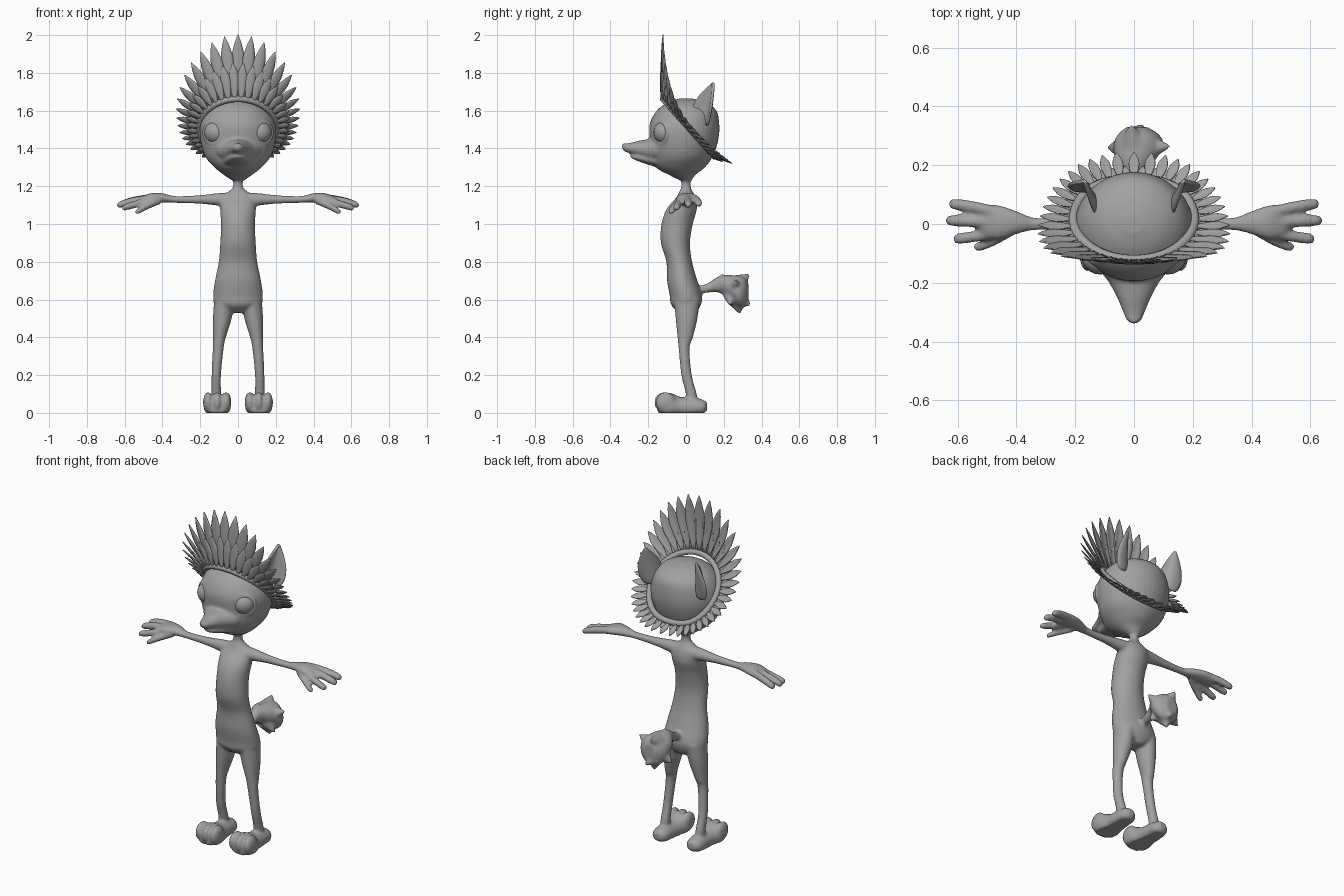
import bpy, bmesh, math
from mathutils import Vector, Matrix

if "Cube" in bpy.data.objects:
    bpy.data.objects.remove(bpy.data.objects["Cube"])

grey = bpy.data.materials.new("plain grey")
grey.diffuse_color = (0.36, 0.36, 0.36, 1)
grey.use_nodes = True
grey.node_tree.nodes["Principled BSDF"].inputs["Base Color"].default_value = grey.diffuse_color


def finish(bm, name):
    bmesh.ops.recalc_face_normals(bm, faces=bm.faces)
    me = bpy.data.meshes.new(name)
    bm.to_mesh(me)
    bm.free()
    for p in me.polygons:
        p.use_smooth = True
    me.materials.append(grey)
    ob = bpy.data.objects.new(name, me)
    bpy.context.collection.objects.link(ob)
    return ob


def spline(a, b, c, d, t):
    return [0.5 * (2 * q + (r - p) * t + (2 * p - 5 * q + 4 * r - s) * t * t
                   + (3 * q - p - 3 * r + s) * t ** 3) for p, q, r, s in zip(a, b, c, d)]


def loft(bm, secs, axis, s=1, n=20):
    """Closed smooth loft through ellipses (x, y, z, half width, half height)."""
    fine = []
    for i in range(len(secs) - 1):
        a, d = secs[max(i - 1, 0)], secs[min(i + 2, len(secs) - 1)]
        fine += [spline(a, secs[i], secs[i + 1], d, k / 4) for k in range(4)]
    fine.append(secs[-1])
    rings = []
    for x, y, z, a, b in fine:
        ring = []
        for k in range(n):
            u = max(a, .003) * math.cos(math.tau * k / n)
            v = max(b, .003) * math.sin(math.tau * k / n)
            o = {'x': (0, u, v), 'y': (u, 0, v), 'z': (u, v, 0)}[axis]
            ring.append(bm.verts.new(((x + o[0]) * s, y + o[1], max(z + o[2], 0))))
        rings.append(ring)
    for p, q in zip(rings, rings[1:]):
        for k in range(n):
            bm.faces.new((p[k], p[k - 1], q[k - 1], q[k]))
    bm.faces.new(rings[0])
    bm.faces.new(rings[-1][::-1])


def ball(bm, c, r):
    bmesh.ops.create_uvsphere(bm, u_segments=20, v_segments=14, radius=1,
                              matrix=Matrix.Translation(c) @ Matrix.Diagonal((*r, 1)))


def spike(bm, base, tip, r):
    base, tip = Vector(base), Vector(tip)
    d = tip - base
    m = Matrix.Translation((base + tip) / 2) @ d.to_track_quat('Z', 'Y').to_matrix().to_4x4()
    bmesh.ops.create_cone(bm, cap_ends=True, segments=12, radius1=r, radius2=.004,
                          depth=d.length, matrix=m)


def hoop(bm, pts, r, n=10):
    """Round tube along a closed loop."""
    c = sum(pts, Vector()) / len(pts)
    rings = []
    for i, p in enumerate(pts):
        tan = (pts[(i + 1) % len(pts)] - pts[i - 1]).normalized()
        out = (p - c - tan * (p - c).dot(tan)).normalized()
        up = tan.cross(out)
        rings.append([bm.verts.new(p + r * (out * math.cos(math.tau * k / n)
                                            + up * math.sin(math.tau * k / n))) for k in range(n)])
    for i, q in enumerate(rings):
        p = rings[i - 1]
        for k in range(n):
            bm.faces.new((p[k], p[k - 1], q[k - 1], q[k]))


def leaf(bm, base, d, side, length, width, profile, cup, bend):
    """Cupped, bent blade used for feathers and ears."""
    nrm = d.cross(side)
    rows = []
    for t, w in profile:
        rows.append([bm.verts.new(base + d * length * t + side * (u * width / 2 * w)
                                  + nrm * (cup * u * u * w * width + bend * t * (1 - t) * length))
                     for u in (-1, -.5, 0, .5, 1)])
    for p, q in zip(rows, rows[1:]):
        for k in range(4):
            bm.faces.new((p[k], p[k + 1], q[k + 1], q[k]))


body = bmesh.new()
# torso and neck
loft(body, [(0, .01, .53, .04, .045), (0, 0, .57, .12, .078), (0, 0, .62, .132, .086),
            (0, -.02, .7, .122, .08), (0, -.036, .8, .102, .068), (0, -.056, .9, .094, .077),
            (0, -.047, 1.0, .09, .083), (0, -.022, 1.08, .095, .08), (0, 0, 1.14, .09, .052),
            (0, 0, 1.172, .05, .035), (0, 0, 1.2, .026, .025), (0, 0, 1.28, .027, .026)], 'z', n=28)
# head, snout, jaw and nose
loft(body, [(0, 0, 1.23, .03, .03), (0, -.02, 1.26, .075, .07), (0, -.03, 1.3, .125, .13),
            (0, -.02, 1.36, .175, .163), (0, -.01, 1.45, .2, .182), (0, -.008, 1.53, .198, .184),
            (0, .003, 1.6, .165, .158), (0, .005, 1.645, .105, .1), (0, 0, 1.665, .03, .03)], 'z', n=36)
loft(body, [(0, -.1, 1.4, .14, .07), (0, -.16, 1.395, .115, .068), (0, -.2, 1.392, .085, .058),
            (0, -.25, 1.398, .058, .043), (0, -.3, 1.402, .037, .027), (0, -.325, 1.405, .027, .021),
            (0, -.338, 1.407, .012, .01)], 'y')
loft(body, [(0, -.12, 1.335, .1, .045), (0, -.2, 1.342, .066, .028),
            (0, -.26, 1.352, .042, .017), (0, -.295, 1.36, .015, .008)], 'y')
ball(body, (0, -.326, 1.413), (.021, .014, .016))
# bushy tail
loft(body, [(0, .05, .65, .02, .02), (0, .11, .66, .024, .024), (0, .17, .68, .036, .042),
            (.005, .22, .668, .07, .062), (.015, .27, .645, .085, .082), (.015, .305, .64, .07, .08),
            (.01, .33, .64, .035, .05)], 'y')
for base, tip, r in [((.01, .27, .6), (.01, .285, .525), .06), ((0, .27, .68), (-.01, .335, .735), .06),
                     ((.04, .26, .66), (.125, .265, .7), .05), ((-.03, .26, .62), (-.09, .26, .58), .05),
                     ((0, .29, .6), (.03, .34, .57), .05), ((.03, .24, .62), (.08, .23, .57), .045),
                     ((0, .2, .69), (.01, .19, .735), .035)]:
    spike(body, base, tip, r)

eyes = bmesh.new()
for s in (1, -1):
    # legs
    loft(body, [(.07, .005, .61, .055, .07), (.083, .003, .5, .05, .058), (.098, -.004, .4, .034, .041),
                (.105, -.01, .34, .029, .029), (.115, .003, .2, .025, .028), (.115, .028, .1, .026, .029),
                (.115, .03, .04, .028, .03)], 'z', s)
    # feet and toes
    loft(body, [(.112, .112, .035, .02, .02), (.112, .09, .03, .045, .04), (.112, .04, .03, .052, .05),
                (.11, -.03, .03, .058, .055), (.11, -.08, .035, .072, .07), (.11, -.12, .035, .068, .06),
                (.11, -.15, .03, .045, .035)], 'y', s)
    for x, y in ((.062, -.108), (.11, -.115), (.158, -.108)):
        ball(body, (x * s, y, .056), (.027, .053, .054))
    # arms and palms
    loft(body, [(.04, 0, 1.125, .045, .04), (.1, 0, 1.13, .034, .034), (.2, 0, 1.13, .024, .023),
                (.33, 0, 1.13, .021, .018), (.39, .004, 1.137, .036, .024), (.45, .006, 1.138, .056, .027),
                (.5, .008, 1.128, .056, .022), (.53, .01, 1.12, .035, .014)], 'x', s)
    # fingers and thumb
    for a, b, c, r in [((.46, .038, 1.14), (.55, .058, 1.125), (.615, .068, 1.108), .021),
                       ((.47, .006, 1.135), (.56, .01, 1.12), (.625, .012, 1.103), .021),
                       ((.46, -.028, 1.13), (.54, -.042, 1.105), (.6, -.05, 1.088), .02),
                       ((.41, -.02, 1.125), (.48, -.058, 1.095), (.53, -.077, 1.068), .019)]:
        tip = (c[0] + .015, c[1], c[2] - .004)
        loft(body, [(*a, r, r), (*b, r, r), (*c, r * .9, r * .85), (*tip, .008, .007)], 'x', s, 12)
    # eyeballs and eyelid rims
    ball(eyes, (.115 * s, -.108, 1.485), (.064, .064, .062))
    out, side, up = Vector((.55 * s, -.83, 0)), Vector((.83 * s, .55, 0)), Vector((0, 0, 1))
    c = Vector((.115 * s, -.108, 1.485)) + out * .03
    hoop(body, [c + .06 * (side * math.cos(math.tau * k / 28) + up * .95 * math.sin(math.tau * k / 28))
                for k in range(28)], .01)

body_ob = finish(body, "body")
m = body_ob.modifiers.new("merge", 'REMESH')
m.mode, m.voxel_size, m.use_smooth_shade = 'VOXEL', .008, True
m = body_ob.modifiers.new("soften", 'SMOOTH')
m.factor, m.iterations = .5, 4
finish(eyes, "eyes")

# ears: cupped blades opening outwards
ears = bmesh.new()
for s in (1, -1):
    d = Vector((.15 * s, .2, 1)).normalized()
    side = Vector((.7 * s, .7, 0))
    side = (side - d * side.dot(d)).normalized()
    leaf(ears, Vector((.135 * s, .1, 1.525)), d, side, .232, .14,
         [(0, .8), (.2, 1), (.4, .98), (.6, .8), (.8, .46), (.93, .18), (1, .04)], -.36 * s, 0)
ears_ob = finish(ears, "ears")
m = ears_ob.modifiers.new("thickness", 'SOLIDIFY')
m.thickness, m.offset = .016, 0
m = ears_ob.modifiers.new("round", 'SUBSURF')
m.levels = m.render_levels = 1

# headband: tilted hoop, low at the back
X, U, N = Vector((1, 0, 0)), Vector((0, -.668, .743)), Vector((0, .743, .668))
C, R = Vector((0, .015, 1.51)), .205


def band_point(t):
    sn, cs = math.sin(t), math.cos(t)
    if cs < 0:
        sn = math.copysign(abs(sn) ** .8, sn)
    return C + X * R * sn + U * R * cs


band = bmesh.new()
hoop(band, [band_point(math.tau * k / 72) for k in range(72)], .017)
finish(band, "headband")

# feathers: a long row and a short row in front of it
BLADE = [(0, .3), (.15, .45), (.35, .8), (.55, 1), (.72, .88), (.88, .48), (1, .03)]
COUNT = 40
for name, shift, scale, lift in (("long_feathers", 0, 1, 0), ("short_feathers", .5, .58, -.012)):
    bm = bmesh.new()
    for i in range(COUNT):
        t = math.tau * (i + shift) / COUNT
        t = t - math.tau if t > math.pi else t
        cs = math.cos(t)
        radial = X * math.sin(t) + U * cs
        d = (radial + N * (.15 + (.75 if cs > 0 else .35) * cs * cs)).normalized()
        side = X * cs - U * math.sin(t)
        length = (.1 + .24 * math.exp(-(t / .95) ** 2)) * scale
        leaf(bm, band_point(t) + N * lift, d, side, length, .022 + .14 * length / scale ** .5,
             BLADE, .1, -.12)
    ob = finish(bm, name)
    m = ob.modifiers.new("thickness", 'SOLIDIFY')
    m.thickness, m.offset = .004, 0
